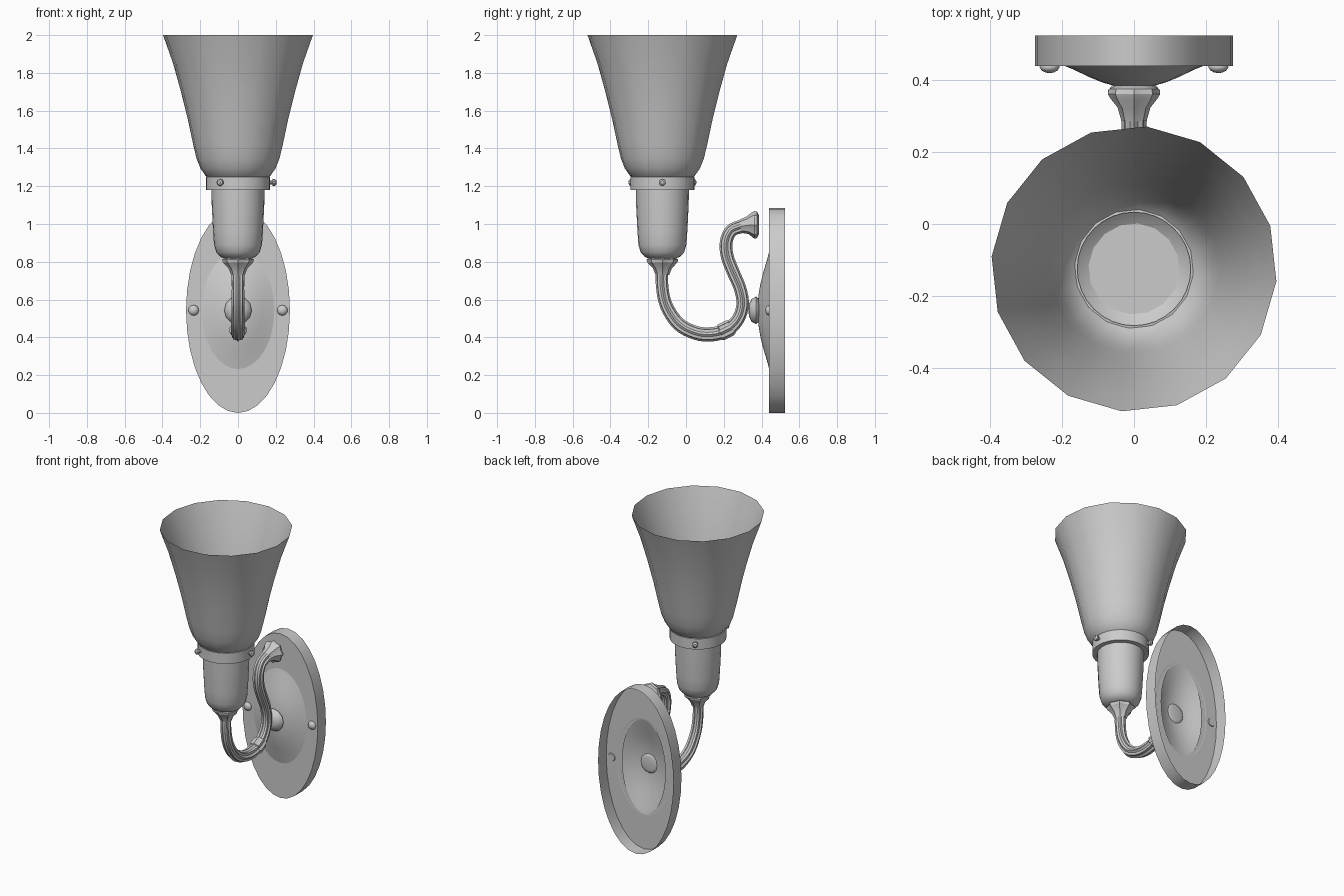
import bpy, bmesh, math
from mathutils import Matrix, Vector

if "Cube" in bpy.data.objects:
    bpy.data.objects.remove(bpy.data.objects["Cube"])

grey = bpy.data.materials.new("satin grey metal")
grey.use_nodes = True
grey.diffuse_color = (0.6, 0.6, 0.6, 1)
grey.node_tree.nodes["Principled BSDF"].inputs["Base Color"].default_value = (0.6, 0.6, 0.6, 1)


def skin(name, rings, angle, cap_start=False, cap_end=False):
    """Bridge a list of equal rings of points into a smooth-shaded surface."""
    bm = bmesh.new()
    loops = [[bm.verts.new(p) for p in ring] for ring in rings]
    n = len(loops[0])
    for a, b in zip(loops, loops[1:]):
        for i in range(n):
            j = (i + 1) % n
            bm.faces.new((a[i], a[j], b[j], b[i]))
    if cap_start:
        bm.faces.new(loops[0])
    if cap_end:
        bm.faces.new(loops[-1])
    bmesh.ops.remove_doubles(bm, verts=bm.verts, dist=1e-5)
    bmesh.ops.recalc_face_normals(bm, faces=bm.faces)
    mesh = bpy.data.meshes.new(name)
    bm.to_mesh(mesh)
    bm.free()
    mesh.materials.append(grey)
    obj = bpy.data.objects.new(name, mesh)
    bpy.context.collection.objects.link(obj)
    bpy.ops.object.select_all(action="DESELECT")
    obj.select_set(True)
    bpy.context.view_layer.objects.active = obj
    bpy.ops.object.shade_smooth_by_angle(angle=math.radians(angle))
    return obj


def lathe(name, profile, place, segs=16, turn=0.0, flute=1.0, angle=35, **caps):
    """Revolve (radius, height) pairs, then put them in place with a matrix."""
    rings = []
    for r, h in profile:
        ring = []
        for i in range(segs):
            a = turn + math.tau * i / segs
            k = r * (flute if i % 2 else 1)
            ring.append(place @ Vector((k * math.cos(a), k * math.sin(a), h)))
        rings.append(ring)
    return skin(name, rings, angle, **caps)


def spline(pts, steps):
    """Catmull-Rom smoothing of (y, z, radius) points."""
    p = [Vector(q) for q in pts]
    p = [2 * p[0] - p[1]] + p + [2 * p[-1] - p[-2]]
    out = []
    for a, b, c, d in zip(p, p[1:], p[2:], p[3:]):
        for s in range(steps):
            t = s / steps
            out.append(0.5 * (2 * b + (c - a) * t + (2 * a - 5 * b + 4 * c - d) * t * t
                              + (3 * b - a - 3 * c + d) * t ** 3))
    return out + [p[-2]]


def sweep(name, pts, segs=16, flute=0.8, **caps):
    """Sweep a fluted section along a path in the side plane."""
    rings = []
    for i, p in enumerate(pts):
        q, o = pts[min(i + 1, len(pts) - 1)], pts[max(i - 1, 0)]
        tangent = Vector((0, q[0] - o[0], q[1] - o[1])).normalized()
        side = Vector((1, 0, 0))
        up = tangent.cross(side)
        ring = []
        for k in range(segs):
            a = math.tau * k / segs
            r = p[2] * (flute if k % 2 else 1)
            ring.append(Vector((0, p[0], p[1])) + r * (math.cos(a) * side + math.sin(a) * up))
        rings.append(ring)
    return skin(name, rings, 30, **caps)


def facing_front(x, y, z, sx=1.0, sz=1.0):
    """Place a lathe so that its axis points to the front."""
    return (Matrix.Translation((x, y, z)) @ Matrix.Rotation(math.pi / 2, 4, "X")
            @ Matrix.Diagonal((sx, sz, 1, 1)))


LAMP_Y = -0.125
PLATE_Z = 0.543
lamp = Matrix.Translation((0, LAMP_Y, 0))

# Flared shade, open at the top, with a flat floor in its neck
lathe("shade", [(0.398, 2), (0.345, 1.85), (0.303, 1.70), (0.268, 1.56), (0.238, 1.42),
                (0.22, 1.345), (0.2, 1.295), (0.172, 1.255), (0.127, 1.225)],
      lamp, turn=math.radians(-5), angle=45)
lathe("shade_floor", [(0.128, 1.225), (0, 1.225)], lamp, turn=math.radians(-5))

# Shade ring with three thumb screws
lathe("shade_ring", [(0.158, 1.252), (0.17, 1.25), (0.17, 1.18), (0.135, 1.18)], lamp, segs=32)
for i in range(3):
    spin = Matrix.Rotation(math.tau * i / 3, 4, "Z")
    axis = Matrix.Rotation(math.pi / 2, 4, "Y")
    lathe("ring_screw", [(0.01, 0.15), (0.01, 0.182), (0.018, 0.184), (0.018, 0.196), (0.01, 0.203)],
          lamp @ spin @ Matrix.Translation((0, 0, 1.22)) @ axis, segs=10, cap_end=True)

# Socket cup
lathe("socket_cup", [(0.141, 1.2), (0.139, 1.1), (0.132, 0.96), (0.127, 0.89), (0.115, 0.85),
                     (0.092, 0.825), (0.06, 0.815), (0, 0.815)], lamp, segs=24, angle=50)

# Fluted ferrule below the cup
lathe("ferrule", [(0.07, 0.822), (0.084, 0.812), (0.08, 0.797), (0.05, 0.765), (0.036, 0.73)],
      lamp, flute=0.86, angle=25, cap_start=True)

# Fluted S-shaped arm
arm_path = [(-0.125, 0.79, 0.034), (-0.127, 0.68, 0.033), (-0.105, 0.57, 0.034), (-0.04, 0.472, 0.036),
            (0.05, 0.424, 0.037), (0.135, 0.416, 0.038), (0.215, 0.438, 0.037), (0.275, 0.495, 0.034),
            (0.3, 0.575, 0.033), (0.286, 0.66, 0.033), (0.25, 0.745, 0.034), (0.218, 0.83, 0.034),
            (0.213, 0.905, 0.034), (0.24, 0.965, 0.034), (0.3, 0.99, 0.036)]
sweep("arm", spline(arm_path, 4), cap_start=True, cap_end=True)
sweep("arm_collar", [(0.175, 0.424, 0.036), (0.185, 0.426, 0.045), (0.235, 0.451, 0.044),
                     (0.245, 0.458, 0.035)])

# Flared end of the arm
sweep("arm_flare", [(0.29, 0.988, 0.036), (0.325, 0.993, 0.046), (0.35, 0.995, 0.066),
                    (0.362, 0.995, 0.073), (0.376, 0.995, 0.07), (0.386, 0.995, 0.05)],
      flute=0.88, cap_end=True)

# Hollow oval wall plate with a dished dome
lathe("wall_plate", [(1, 0), (1, 0.085), (0.57, 0.085)],
      facing_front(0, 0.525, PLATE_Z, 0.275, 0.543), segs=32)
lathe("plate_dome", [(1, 0), (0.85, 0.012), (0.65, 0.031), (0.45, 0.047), (0.28, 0.056), (0.16, 0.059)],
      facing_front(0, 0.441, PLATE_Z, 0.195, 0.315), segs=32)

# Centre knob and the two plate screws
lathe("centre_knob", [(0.045, -0.004), (0.062, 0), (0.073, 0.014), (0.06, 0.038), (0.035, 0.051), (0, 0.055)],
      facing_front(0, 0.385, PLATE_Z), segs=12, angle=50, cap_start=True)
for x in (-0.235, 0.235):
    lathe("plate_screw", [(0.024, -0.004), (0.028, 0.004), (0.023, 0.013), (0.012, 0.019), (0, 0.021)],
          facing_front(x, 0.441, PLATE_Z), segs=12, angle=60, cap_start=True)
